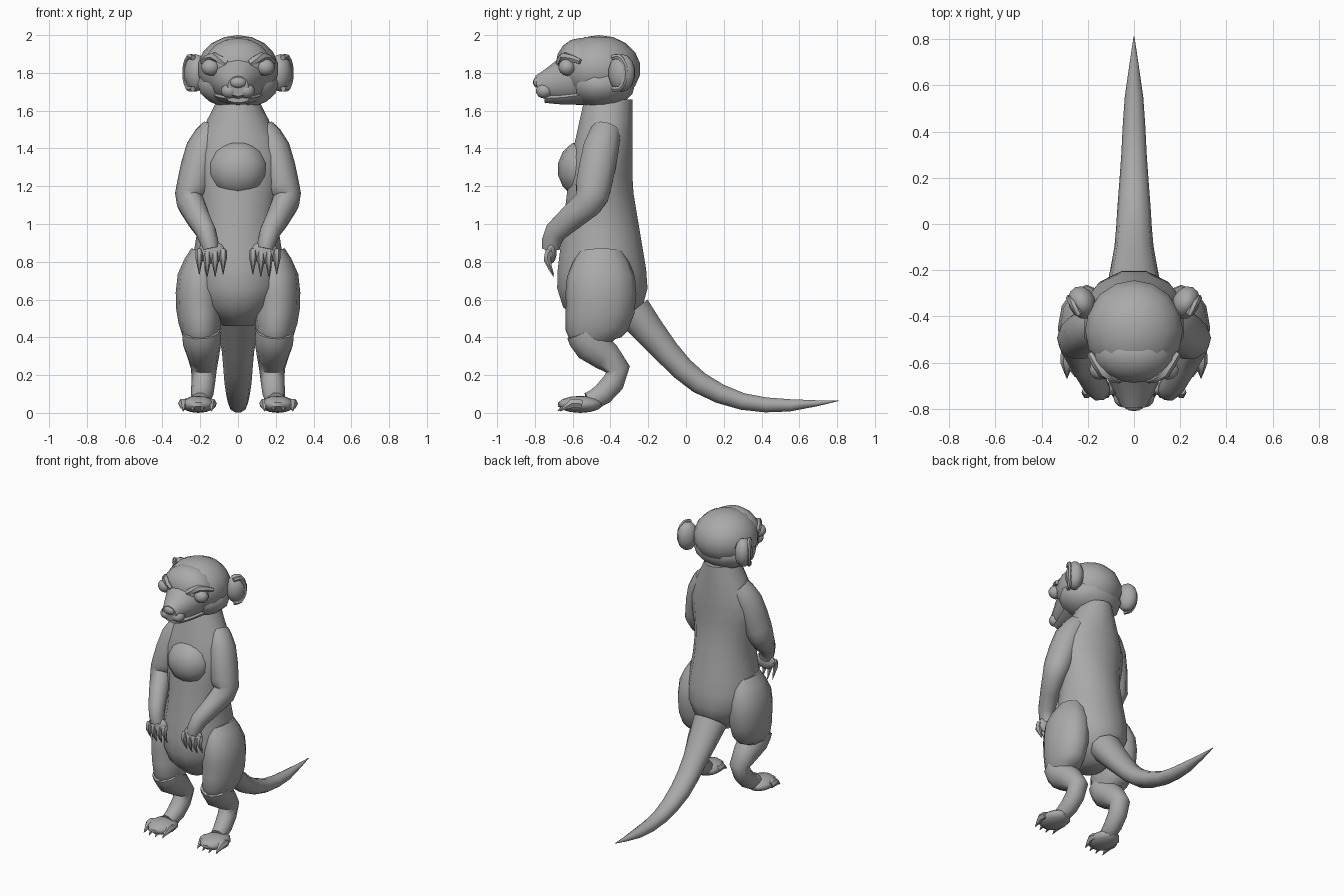
import bpy, bmesh, math
from mathutils import Vector, Matrix

cube = bpy.data.objects.get("Cube")
if cube:
    bpy.data.objects.remove(cube, do_unlink=True)

grey = bpy.data.materials.new("plain grey")
grey.use_nodes = True
tone = (0.4, 0.4, 0.4, 1)
grey.diffuse_color = tone
grey.node_tree.nodes["Principled BSDF"].inputs["Base Color"].default_value = tone


def finish(name, bm):
    bmesh.ops.recalc_face_normals(bm, faces=bm.faces)
    mesh = bpy.data.meshes.new(name)
    bm.to_mesh(mesh)
    bm.free()
    mesh.materials.append(grey)
    obj = bpy.data.objects.new(name, mesh)
    bpy.context.collection.objects.link(obj)
    bpy.ops.object.select_all(action="DESELECT")
    obj.select_set(True)
    bpy.context.view_layer.objects.active = obj
    bpy.ops.object.shade_smooth_by_angle(angle=math.radians(50))


def skin(name, rings, sides):
    """Join rings, each given as (centre, first half axis, second half axis)."""
    bm = bmesh.new()
    angles = [math.tau * k / sides for k in range(sides)]
    loops = [[bm.verts.new(centre + u * math.cos(a) + v * math.sin(a)) for a in angles]
             for centre, u, v in rings]
    for lower, upper in zip(loops, loops[1:]):
        for k in range(sides):
            n = (k + 1) % sides
            bm.faces.new((lower[k], lower[n], upper[n], upper[k]))
    bm.faces.new(loops[0])
    bm.faces.new(loops[-1])
    finish(name, bm)


def limb(name, joints, mirror=1, sides=10, steps=2, flat=1):
    """Round tube through joints (x, y, z, radius), curved smoothly between them."""
    joints = [Vector(joint) for joint in joints]
    padded = [joints[0], *joints, joints[-1]]
    path = []
    for before, start, end, after in zip(padded, padded[1:], padded[2:], padded[3:]):
        for k in range(steps):
            t = k / steps
            bend = (start - before) * (1 - t) + (end - after) * t
            path.append(start.lerp(end, t) + bend * t * (1 - t) / 2)
    path.append(joints[-1])
    for point in path:
        point.x *= mirror
    rings = []
    for i, point in enumerate(path):
        along = (path[min(i + 1, len(path) - 1)] - path[max(i - 1, 0)]).to_3d().normalized()
        across = (Vector((1, 0, 0)) - along * along.x).normalized()
        radius = max(point.w, 0.002)
        rings.append((point.to_3d(), across * radius, along.cross(across) * radius * flat))
    skin(name, rings, sides)


def ball(name, centre, size, mirror=1, turn=0, segments=12):
    x, y, z = centre
    matrix = (Matrix.Translation((x * mirror, y, z))
              @ Matrix.Rotation(turn * mirror, 4, "Z") @ Matrix.Diagonal((*size, 1)))
    bm = bmesh.new()
    bmesh.ops.create_uvsphere(bm, u_segments=segments, v_segments=segments // 2 + 1,
                              radius=1, matrix=matrix)
    finish(name, bm)


def torso_ring(z):
    """Rounded bottom, full hips, waist, broad shoulders, then the neck."""
    bottom = min(1, (z - 0.44) / 0.3)
    rounding = math.sqrt(1 - (1 - bottom) ** 2)
    neck = max(0, z - 1.35)
    back = -0.28 + 0.17 * max(0, 1.2 - z)
    front = -0.78 + 0.125 * z + 0.1 * neck
    width = 0.23 + 0.02 * math.cos(9 * (z - 0.7)) - 0.35 * neck
    return (Vector((0, (front + back) / 2, z)),
            Vector((width * rounding, 0, 0)),
            Vector((0, (back - front) / 2 * rounding, 0)))


# Torso with neck, and the chest tuft
skin("torso", [torso_ring(0.46 + 0.1 * k) for k in range(13)], 14)
ball("chest", (0, -0.55, 1.29), (0.16, 0.13, 0.15))

# Tail sweeping back to the ground
limb("tail", [(0, -0.28, 0.54, 0.12), (0, -0.1, 0.32, 0.085), (0, 0.07, 0.16, 0.072),
              (0, 0.3, 0.06, 0.055), (0, 0.55, 0.04, 0.04), (0, 0.81, 0.065, 0)], flat=0.85)

# Head, cheeks, forehead, muzzle, jaw and nose
ball("head", (0, -0.46, 1.82), (0.215, 0.22, 0.18), segments=16)
ball("cheeks", (0, -0.45, 1.74), (0.22, 0.18, 0.13), segments=14)
ball("forehead", (0, -0.56, 1.845), (0.18, 0.13, 0.14), segments=14)
limb("muzzle", [(0, -0.56, 1.78, 0.16), (0, -0.68, 1.745, 0.11), (0, -0.79, 1.73, 0.055)], sides=12)
limb("jaw", [(0, -0.5, 1.69, 0.15), (0, -0.65, 1.67, 0.1), (0, -0.75, 1.665, 0.06)], flat=0.4)
ball("nose", (0, -0.785, 1.75), (0.045, 0.025, 0.03))

for side, s in (("left", 1), ("right", -1)):
    # Eye, brow, whisker pad and cupped ear
    ball(side + "_eye", (0.145, -0.63, 1.83), (0.05, 0.045, 0.045), s)
    limb(side + "_brow", [(0.06, -0.67, 1.85, 0.02), (0.13, -0.645, 1.885, 0.025),
                          (0.19, -0.56, 1.86, 0.015)], s, sides=6)
    ball(side + "_whisker_pad", (0.045, -0.75, 1.705), (0.045, 0.045, 0.04), s)
    ball(side + "_ear", (0.225, -0.34, 1.8), (0.06, 0.075, 0.1), s, turn=-0.4)
    rim_angles = [math.radians(45 * k - 110) for k in range(6)]
    limb(side + "_ear_rim", [(0.25 + 0.03 * math.cos(a), -0.37 + 0.05 * math.cos(a),
                              1.8 + 0.09 * math.sin(a), 0.015) for a in rim_angles], s, sides=6)

    # Arm: shoulder, upper arm, elbow, forearm and wrist
    limb(side + "_arm", [(0.13, -0.42, 1.5, 0.07), (0.185, -0.45, 1.4, 0.09),
                         (0.235, -0.49, 1.2, 0.09), (0.25, -0.52, 1.11, 0.075),
                         (0.17, -0.69, 0.96, 0.055), (0.145, -0.715, 0.87, 0.045)], s, flat=1.1)
    ball(side + "_hand", (0.14, -0.715, 0.85), (0.075, 0.03, 0.06), s)

    # Leg: thigh, then knee, heel and sole
    limb(side + "_thigh", [(0.17, -0.45, 0.85, 0.08), (0.2, -0.45, 0.72, 0.12),
                           (0.205, -0.455, 0.55, 0.122), (0.195, -0.49, 0.42, 0.1),
                           (0.19, -0.48, 0.35, 0.06)], s, sides=12, flat=1.5)
    limb(side + "_shin", [(0.195, -0.54, 0.43, 0.1), (0.19, -0.5, 0.36, 0.1),
                          (0.18, -0.36, 0.23, 0.068), (0.19, -0.44, 0.1, 0.06),
                          (0.2, -0.52, 0.06, 0.05)], s)
    ball(side + "_foot", (0.21, -0.56, 0.045), (0.095, 0.12, 0.045), s)

    # Four fingers and four toes, each tapering to a claw
    for k in range(4):
        spread = k - 1.5
        inset = 0.012 * abs(spread)
        finger = 0.142 + 0.042 * spread
        limb(f"{side}_finger_{k + 1}",
             [(finger, -0.72, 0.86, 0.02), (finger, -0.735, 0.8 + inset, 0.02),
              (finger, -0.7, 0.715 + inset, 0)], s, sides=6)
        toe = 0.215 + 0.05 * spread
        limb(f"{side}_toe_{k + 1}",
             [(toe, -0.55, 0.045, 0.025), (toe, -0.62 + inset, 0.05, 0.028),
              (toe, -0.685 + inset, 0.01, 0)], s, sides=6)
